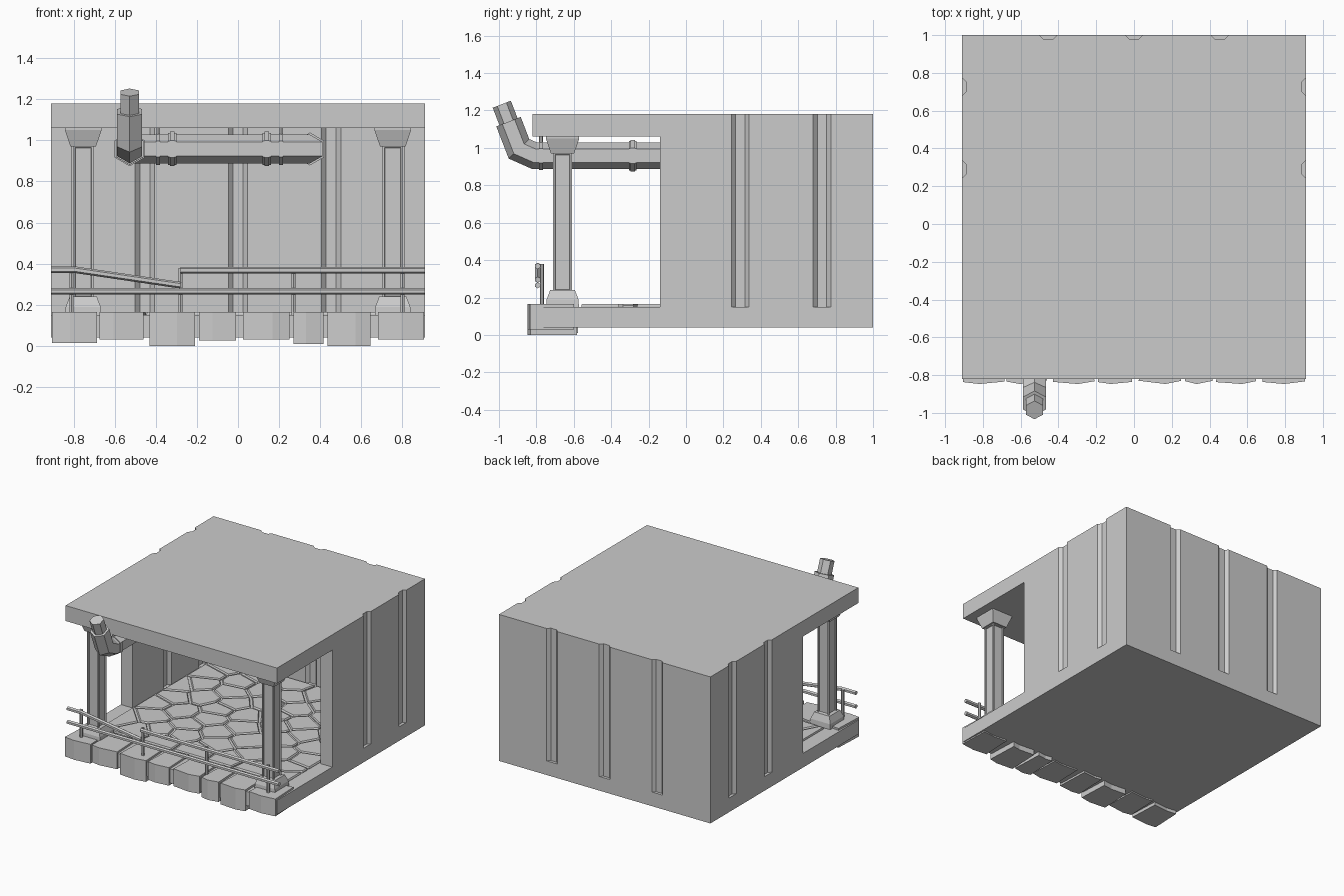
import bpy, bmesh, math, random
from mathutils import Vector

random.seed(4)
if "Cube" in bpy.data.objects:
    bpy.data.objects.remove(bpy.data.objects["Cube"])

GREY = (0.6, 0.6, 0.6, 1)
stone = bpy.data.materials.new("plain grey")
stone.use_nodes = True
stone.diffuse_color = GREY
stone.node_tree.nodes["Principled BSDF"].inputs["Base Color"].default_value = GREY


def finish(bm, name):
    bmesh.ops.recalc_face_normals(bm, faces=bm.faces)
    mesh = bpy.data.meshes.new(name)
    bm.to_mesh(mesh)
    bm.free()
    mesh.materials.append(stone)
    obj = bpy.data.objects.new(name, mesh)
    bpy.context.collection.objects.link(obj)
    return obj


def loft(bm, rings):
    """Skin a list of point rings, closed at both ends; returns the end cap."""
    loops = [[bm.verts.new(p) for p in ring] for ring in rings]
    n = len(loops[0])
    for a, b in zip(loops, loops[1:]):
        for i in range(n):
            bm.faces.new((a[i], a[(i + 1) % n], b[(i + 1) % n], b[i]))
    bm.faces.new(loops[0][::-1])
    return bm.faces.new(loops[-1])


def prism(bm, outline, z0, z1):
    return loft(bm, [[(x, y, z) for x, y in outline] for z in (z0, z1)])


def rect(x0, x1, y0, y1):
    return [(x0, y0), (x1, y0), (x1, y1), (x0, y1)]


def sweep(bm, points, radius, sides=6):
    """Sweep a polygon along a path with mitred corners."""
    pts = [Vector(p) for p in points]
    dirs = [(b - a).normalized() for a, b in zip(pts, pts[1:])]
    side = dirs[0].cross((0, 0, 1))
    side = side.normalized() if side.length > 0.01 else Vector((1, 0, 0))
    up = side.cross(dirs[0])
    ring = []
    for k in range(sides):
        a = math.pi / 2 + math.tau * k / sides
        ring.append(pts[0] + radius * (side * math.cos(a) + up * math.sin(a)))
    rings = [ring]
    for i, d in enumerate(dirs):
        c = pts[i + 1]
        t = (d + dirs[i + 1]).normalized() if i + 1 < len(dirs) else d
        ring = [p - d * ((p - c).dot(t) / d.dot(t)) for p in ring]
        rings.append(ring)
    return loft(bm, rings)


def cut(target, cutter):
    mod = target.modifiers.new("cut", "BOOLEAN")
    mod.operation, mod.solver, mod.object = "DIFFERENCE", "EXACT", cutter
    cutter.hide_render = True
    bpy.context.view_layer.objects.active = target
    bpy.ops.object.modifier_apply(modifier=mod.name)
    bpy.data.objects.remove(cutter)


# Room shell: block with a room and an open porch cut out
W, FLOOR, CEIL, TOP = 0.91, 0.15, 1.06, 1.18
WALL_Y, IN_X, IN_Y = -0.14, 0.81, 0.9
bm = bmesh.new()
prism(bm, rect(-W, W, -0.82, 1), 0.04, TOP)
shell = finish(bm, "room_shell")
bm = bmesh.new()
half = [(IN_X, IN_Y), (IN_X, WALL_Y), (2, WALL_Y), (2, -2)]
prism(bm, half + [(-x, y) for x, y in reversed(half)], FLOOR, CEIL)
cut(shell, finish(bm, "room_cutter"))

# Vertical grooves on the outer and inner wall faces
groove = [(-0.047, 0), (-0.025, 0.022), (0.025, 0.022), (0.047, 0), (0.025, -0.022), (-0.025, -0.022)]
bm = bmesh.new()
for x in (-0.453, 0, 0.453):
    prism(bm, [(x + u, 1 + v) for u, v in groove], FLOOR, 2)
    prism(bm, [(x + u, IN_Y + v) for u, v in groove], FLOOR + 0.001, CEIL - 0.001)
for s in (-1, 1):
    for y in (0.29, 0.727):
        prism(bm, [(s * W + v, y + u) for u, v in groove], FLOOR, 2)
        prism(bm, [(s * IN_X + v, y + u) for u, v in groove], FLOOR + 0.001, CEIL - 0.001)
cut(shell, finish(bm, "groove_cutter"))

# Rough kerb blocks along the front edge: left, right, bottom
bm = bmesh.new()
for x0, x1, z0 in ((-0.905, -0.685, 0.015), (-0.675, -0.46, 0.03), (-0.43, -0.21, 0),
                   (-0.19, -0.01, 0.025), (0.025, 0.25, 0.03), (0.27, 0.415, 0.01),
                   (0.435, 0.645, 0), (0.68, 0.905, 0.03)):
    mid = x0 + (x1 - x0) * random.uniform(0.3, 0.7)
    fronts = [random.uniform(-0.838, -0.828), -0.847, random.uniform(-0.838, -0.828)]
    back = random.uniform(-0.6, -0.575)
    outline = [(x0, fronts[0]), (mid, fronts[1]), (x1, fronts[2]),
               (x1 - 0.01, back), (mid, back - 0.01), (x0 + 0.01, back)]
    prism(bm, outline, z0, 0.165)
finish(bm, "kerb_blocks")


# Irregular flagstones: cells around scattered points, shrunk to leave joints
def clip(poly, point, normal):
    out = []
    for a, b in zip(poly, poly[1:] + poly[:1]):
        da, db = (a - point).dot(normal), (b - point).dot(normal)
        if da <= 0:
            out.append(a)
        if da * db < 0:
            out.append(a.lerp(b, da / (da - db)))
    return out


cols, rows = 6, 9
dx, dy = 2 * 0.8 / cols, 1.43 / rows
seeds = []
for r in range(rows):
    for c in range(cols):
        x = -0.8 + dx * (c + 0.5 + 0.25 * (-1) ** r + random.uniform(-0.22, 0.22))
        y = -0.55 + dy * (r + 0.5 + random.uniform(-0.22, 0.22))
        seeds.append(Vector((x, y)))
bm = bmesh.new()
for s in seeds:
    cell = [Vector(p) for p in rect(-0.795, 0.795, -0.56, 0.885)]
    for o in seeds:
        if o is not s and (o - s).length < 0.8 and cell:
            n = (o - s).normalized()
            cell = clip(cell, (s + o) / 2 - n * 0.009, n)
    if len(cell) > 2:
        centre = sum(cell, Vector((0, 0))) / len(cell)
        top = [centre + (p - centre) * 0.95 for p in cell]
        loft(bm, [[(*p, FLOOR - 0.01) for p in cell], [(*p, FLOOR + 0.006) for p in cell],
                  [(*p, FLOOR + 0.014) for p in top]])
finish(bm, "flagstones")

# Porch columns: flared base and capital, shaft with recessed panels
for side, x in (("right", -0.753), ("left", 0.753)):
    y = -0.66

    def square(h, z):
        return [(x + u, y + v, z) for u, v in rect(-h, h, -h, h)]

    bm = bmesh.new()
    loft(bm, [square(h, z) for h, z in ((0.088, 0.145), (0.085, 0.19), (0.066, 0.24))])
    loft(bm, [square(h, z) for h, z in ((0.062, 0.97), (0.089, 1.05), (0.089, CEIL + 0.005))])
    finish(bm, side + "_column_ends")
    bm = bmesh.new()
    prism(bm, rect(x - 0.05, x + 0.05, y - 0.05, y + 0.05), 0.23, 0.975)
    bm.normal_update()
    panels = [f for f in bm.faces if abs(f.normal.z) < 0.5]
    bmesh.ops.inset_individual(bm, faces=panels, thickness=0.014, depth=0)
    bmesh.ops.inset_individual(bm, faces=panels, thickness=0.004, depth=-0.01)
    finish(bm, side + "_column_shaft")

# Railing with one bent upper bar
bm = bmesh.new()
for x in (-0.81, -0.28, 0.27, 0.8):
    sweep(bm, [(x, -0.77, 0.14), (x, -0.77, 0.38)], 0.011)
finish(bm, "railing_posts")
bm = bmesh.new()
RAIL_Y = -0.793
for path in ([(-W, 0.265), (W, 0.265)], [(-0.28, 0.368), (W, 0.368)],
             [(-W, 0.37), (-0.79, 0.37), (-0.28, 0.295)]):
    sweep(bm, [(x, RAIL_Y, z) for x, z in path], 0.016)
finish(bm, "railing_bars")

# Hexagonal pipe: open spout at the front, turning across the room to the back
PX, PZ, RUN_Y, END_X = -0.527, 0.958, 0.3, 0.35
bm = bmesh.new()
mouth = sweep(bm, [(END_X, IN_Y + 0.03, PZ), (END_X, RUN_Y, PZ), (PX, RUN_Y, PZ), (PX, -0.81, PZ),
                   (PX, -0.893, 0.995), (PX, -0.949, 1.14)], 0.07)
bm.normal_update()
bmesh.ops.inset_individual(bm, faces=[mouth], thickness=0.018, depth=0)
bmesh.ops.inset_individual(bm, faces=[mouth], thickness=0, depth=-0.1)
finish(bm, "pipe")

# Pipe couplings and ceiling hangers
bm = bmesh.new()


def collar(centre, axis, width, radius):
    c, a = Vector(centre), Vector(axis) * width / 2
    sweep(bm, [c - a, c + a], radius)


AX, AY = (1, 0, 0), (0, 1, 0)
for c, axis in (((-0.32, RUN_Y, PZ), AX), ((0.14, RUN_Y, PZ), AX), ((PX, -0.285, PZ), AY)):
    collar(c, axis, 0.04, 0.078)
    collar(c, axis, 0.022, 0.084)
collar((END_X, RUN_Y + 0.1, PZ), AY, 0.06, 0.08)
for c, axis in (((-0.39, RUN_Y, PZ), AX), ((0.21, RUN_Y, PZ), AX), ((PX, -0.775, PZ), AY)):
    collar(c, axis, 0.02, 0.077)
    sweep(bm, [(c[0], c[1], PZ + 0.06), (c[0], c[1], CEIL + 0.005)], 0.011)
finish(bm, "pipe_fittings")
